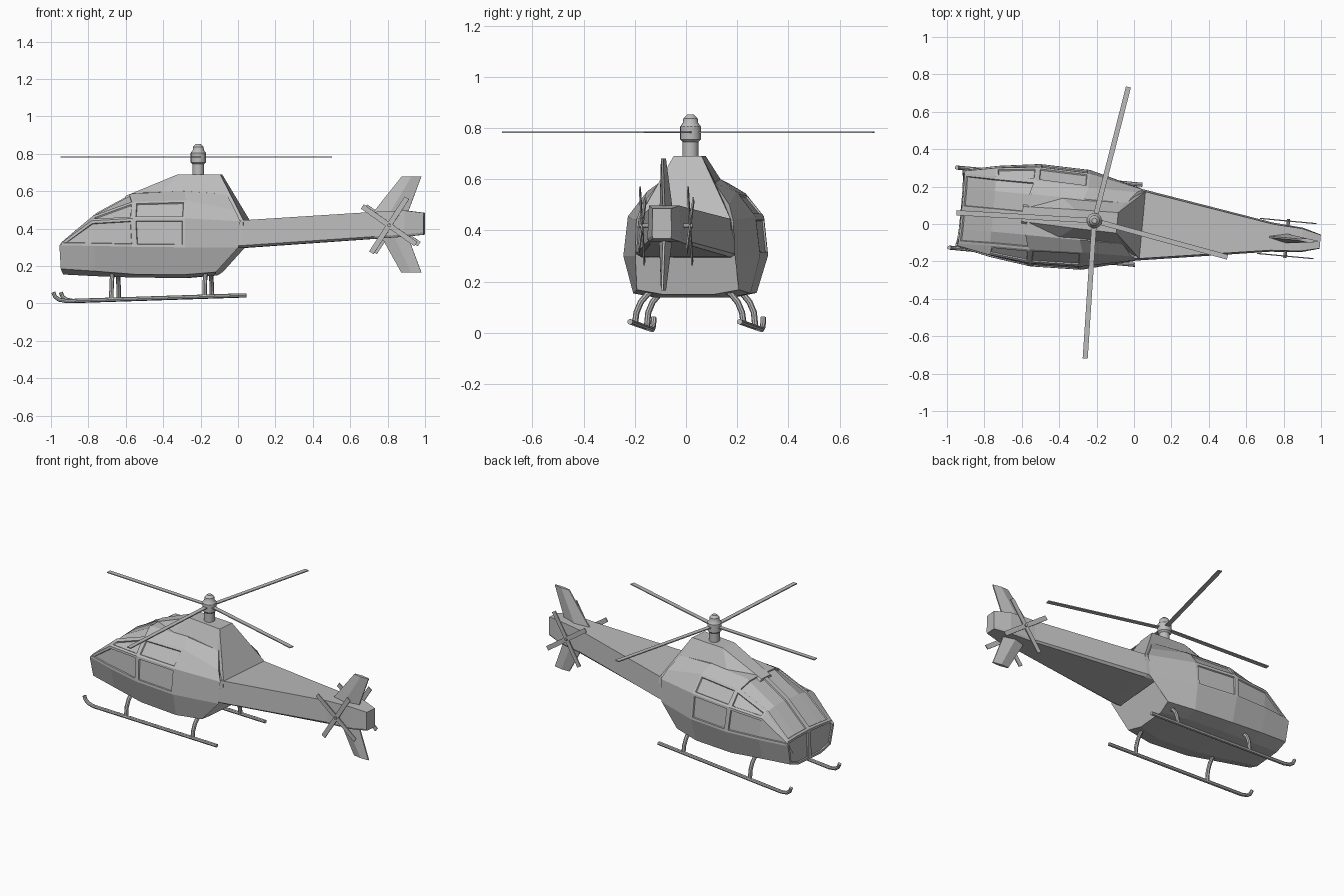
import bpy, bmesh, math
from mathutils import Matrix, Vector

if "Cube" in bpy.data.objects:
    bpy.data.objects.remove(bpy.data.objects["Cube"])

grey = bpy.data.materials.new("plain_grey")
grey.use_nodes = True
grey.diffuse_color = (0.5, 0.5, 0.5, 1)
grey.node_tree.nodes["Principled BSDF"].inputs["Base Color"].default_value = (0.5, 0.5, 0.5, 1)

# the whole aircraft is turned a little about the vertical axis
PLACE = Matrix.Translation((0, -0.002, 0)) @ Matrix.Rotation(math.radians(-5.3), 4, 'Z')


def finish(name, bm, smooth=False):
    bmesh.ops.recalc_face_normals(bm, faces=bm.faces)
    bm.transform(PLACE)
    me = bpy.data.meshes.new(name)
    bm.to_mesh(me)
    bm.free()
    me.materials.append(grey)
    ob = bpy.data.objects.new(name, me)
    bpy.context.collection.objects.link(ob)
    if smooth:
        bpy.ops.object.select_all(action='DESELECT')
        ob.select_set(True)
        bpy.context.view_layer.objects.active = ob
        bpy.ops.object.shade_smooth_by_angle(angle=math.radians(35))
    return ob


def loft(bm, rings, caps=True):
    """Skin closed rings of equal length; returns rings of verts and a grid of faces."""
    vs = [[bm.verts.new(p) for p in r] for r in rings]
    n = len(vs[0])
    grid = [[bm.faces.new((a[j], a[(j + 1) % n], b[(j + 1) % n], b[j])) for j in range(n)]
            for a, b in zip(vs, vs[1:])]
    if caps:
        bm.faces.new(vs[0])
        bm.faces.new(vs[-1])
    return vs, grid


def mirror_ring(half):
    """Half outline from bottom to top at +y, closed with its mirror at -y."""
    return half + [(x, -y, z) for x, y, z in reversed(half)]


def tube(name, path, r, sides=8):
    bm = bmesh.new()
    pts = [Vector(p) for p in path]
    rings = []
    for i, p in enumerate(pts):
        t = (pts[min(i + 1, len(pts) - 1)] - pts[max(i - 1, 0)]).normalized()
        u = t.orthogonal() if abs(t.y) > 0.99 else t.cross(Vector((0, 1, 0)))
        u.normalize()
        w = t.cross(u)
        rings.append([p + r * (math.cos(k * math.tau / sides) * u + math.sin(k * math.tau / sides) * w)
                      for k in range(sides)])
    loft(bm, rings)
    return finish(name, bm, True)


def box(bm, size, mat):
    bmesh.ops.create_cube(bm, size=1, matrix=mat @ Matrix.Diagonal((*size, 1)))


# cabin: stations from nose to rear, each running bottom, chine, belt, sill, eave, roof
stations = [
    [(-.93, .10, .155), (-.935, .18, .185), (-.94, .205, .31), (-.932, .2, .322), (-.927, .188, .33), (-.925, .11, .336)],
    [(-.75, .12, .146), (-.75, .205, .173), (-.75, .245, .308), (-.765, .232, .442), (-.76, .185, .467), (-.76, .11, .48)],
    [(-.53, .14, .138), (-.53, .23, .156), (-.53, .275, .303), (-.54, .258, .455), (-.54, .185, .545), (-.56, .11, .588)],
    [(-.27, .14, .137), (-.27, .23, .154), (-.26, .268, .3), (-.26, .25, .455), (-.26, .175, .552), (-.28, .11, .6)],
    [(-.12, .10, .15), (-.10, .2, .168), (.02, .195, .3), (.03, .19, .44), (.0, .172, .5), (-.05, .11, .585)],
]
bm = bmesh.new()
rings = []
for half in stations:
    low, top = half[0], half[-1]
    ring = mirror_ring(half)
    ring.insert(len(half), (top[0], 0, top[2] + 0.004))
    rings.append(ring + [(low[0], 0, low[2])])
vs, grid = loft(bm, rings, caps=False)
bm.faces.new(vs[-1])
nose = [bm.faces.new([vs[0][13]] + vs[0][0:7]), bm.faces.new(vs[0][6:14])]

# recessed windows: nose glass, windscreens, front and rear door panes
windows = [[f] for f in nose]
for side in (lambda j: j, lambda j: 11 - j):
    windows += [
        [grid[0][side(4)], grid[0][side(5)], grid[1][side(4)], grid[1][side(5)]],
        [grid[0][side(2)], grid[1][side(2)]],
        [grid[1][side(3)]],
        [grid[2][side(2)]],
        [grid[2][side(3)]],
    ]
bmesh.ops.recalc_face_normals(bm, faces=bm.faces)
for w in windows:
    bmesh.ops.inset_region(bm, faces=w, thickness=0.014, use_even_offset=True)
    bmesh.ops.inset_region(bm, faces=w, thickness=0.003, depth=-0.007, use_even_offset=True)
finish("cabin", bm)

# engine fairing: x, base half width, base z, top half width, top z
bm = bmesh.new()
loft(bm, [mirror_ring([(x, b, zb), (x + dx, t, zt)]) for x, dx, b, zb, t, zt in [
    (-.60, .0, .06, .55, .04, .575),
    (-.40, .08, .11, .585, .05, .69),
    (-.05, -.04, .125, .56, .055, .69),
    (.045, .0, .185, .40, .18, .447)]])
finish("engine_fairing", bm)

# tail boom: x, bottom half width, bottom z, top half width, top z
bm = bmesh.new()
loft(bm, [mirror_ring([(x, b * .9, zb), (x, b, zb + .012), (x, t, zt)]) for x, b, zb, t, zt in [
    (-.03, .195, .295, .185, .442),
    (.04, .19, .298, .18, .445),
    (.74, .078, .346, .07, .49),
    (.90, .066, .357, .06, .497),
    (1.0, .038, .368, .036, .485)]])
finish("tail_boom", bm)


# swept tail fins, thick at the root and thin at the tip
def fin(name, root, tip):
    bm = bmesh.new()
    (r0, r1, rz), (t0, t1, tz) = root, tip
    loft(bm, [[(x0, -.004, z), ((x0 + x1) / 2, -h, z), (x1, -.004, z),
               (x1, .004, z), ((x0 + x1) / 2, h, z), (x0, .004, z)]
              for x0, x1, z, h in [(r0, r1, rz, .026), (t0, t1, tz, .01)]])
    finish(name, bm)


fin("upper_fin", (.72, .91, .48), (.88, .985, .68))
fin("lower_fin", (.765, .91, .365), (.877, .985, .165))

# rotor mast and hub, turned from one profile
HUB = (-.213, 0)
bm = bmesh.new()
profile = [(.031, .66), (.031, .745), (.041, .755), (.041, .805), (.03, .82), (.028, .838), (.014, .852)]
loft(bm, [[(HUB[0] + r * math.cos(k * math.tau / 16), r * math.sin(k * math.tau / 16), z)
           for k in range(16)] for r, z in profile])
finish("rotor_mast", bm, True)

# main rotor blades
bm = bmesh.new()
for angle in (81, 182, 271.5, 350):
    box(bm, (.735, .027, .006), Matrix.Translation((HUB[0], 0, .783))
        @ Matrix.Rotation(math.radians(angle), 4, 'Z') @ Matrix.Translation((.3705, 0, 0)))
finish("main_rotor_blades", bm)

# twin tail rotors on a shared axle
for name, y in (("left_tail_rotor", .094), ("right_tail_rotor", -.094)):
    bm = bmesh.new()
    for angle in (35, 123):
        box(bm, (.35, .006, .028), Matrix.Translation((.82, y, .418))
            @ Matrix.Rotation(math.radians(angle), 4, 'Y'))
    finish(name, bm)
tube("tail_rotor_axle", [(.82, -.105, .418), (.82, .105, .418)], .009)

# landing skids and their bent struts
for name, s in (("left", 1), ("right", -1)):
    tube(name + "_skid", [(-.972, s * .215, .06), (-.962, s * .215, .036), (-.94, s * .215, .02),
                          (-.9, s * .215, .013), (.025, s * .215, .043)], .011)
    for part, x, z in (("front", -.66, .02), ("rear", -.16, .036)):
        tube(f"{name}_{part}_strut", [(x, s * .213, z), (x, s * .207, .08), (x, s * .19, .12),
                                      (x, s * .165, .15), (x, s * .13, .175)], .012)
